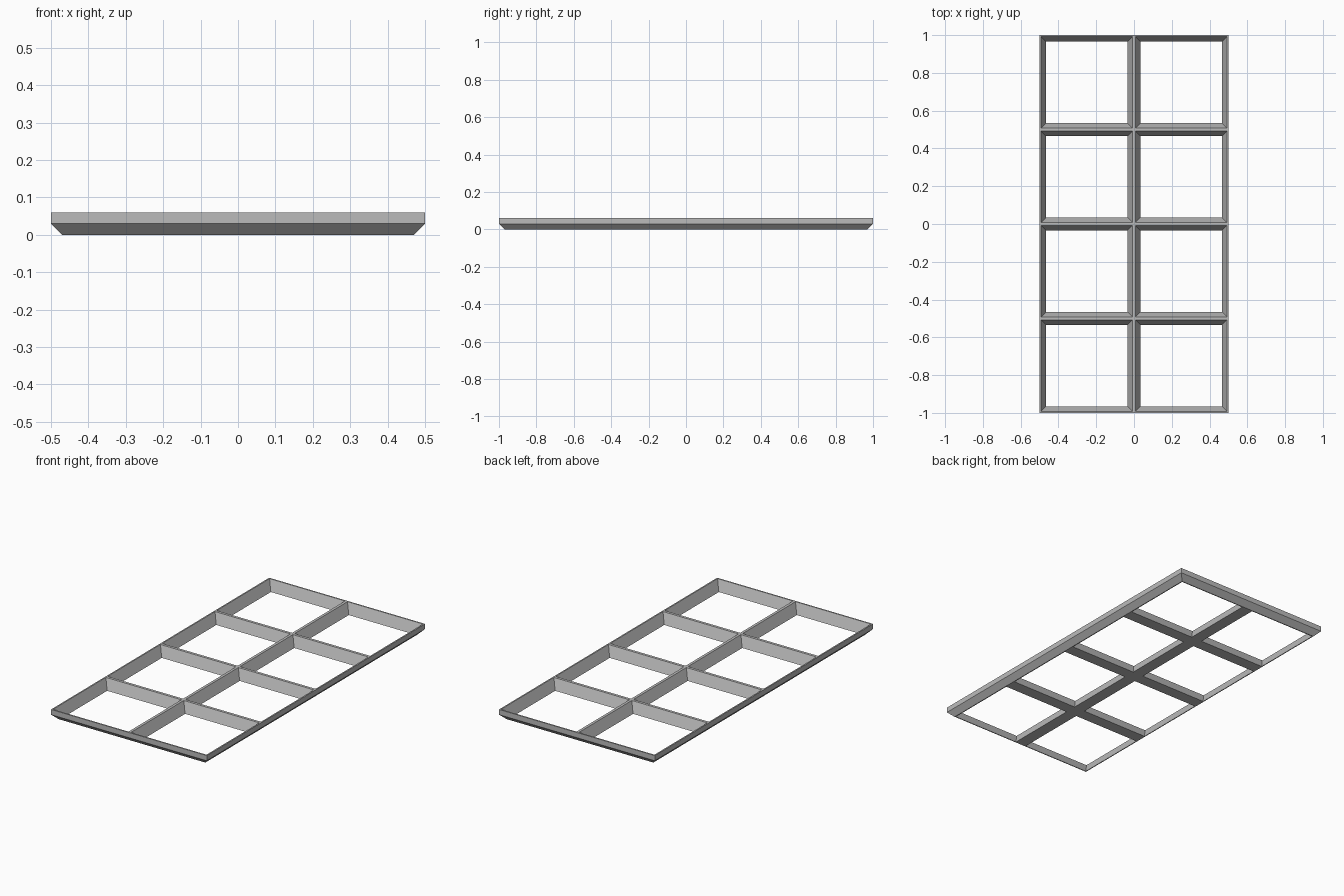
import bpy
import bmesh

cube = bpy.data.objects.get("Cube")
if cube:
    bpy.data.objects.remove(cube, do_unlink=True)

COLS, ROWS, CELL = 2, 4, 0.5
HALF_X, HALF_Y = COLS * CELL / 2, ROWS * CELL / 2
HEIGHT, MID = 0.06, 0.03      # full height, top of the outer chamfer
CHAMFER = 0.03                # how far the underside draws in
RIM, LIP = 0.008, 0.035       # bar half widths at the top and the bottom

grey = bpy.data.materials.new("light grey")
grey.use_nodes = True
colour = (0.5, 0.5, 0.5, 1)
grey.diffuse_color = colour
grey.node_tree.nodes["Principled BSDF"].inputs["Base Color"].default_value = colour

bm = bmesh.new()


def ring(x, y, half, z, inset=0):
    """Square ring of a cell; inset pulls in only the tray's outer edges."""
    verts = []
    for sx, sy in ((-1, -1), (1, -1), (1, 1), (-1, 1)):
        px, py = x + sx * half, y + sy * half
        px = max(inset - HALF_X, min(HALF_X - inset, px))
        py = max(inset - HALF_Y, min(HALF_Y - inset, py))
        verts.append(bm.verts.new((px, py, z)))
    return verts


def bridge(a, b, sides=range(4)):
    for i in sides:
        j = (i + 1) % 4
        bm.faces.new((a[i], a[j], b[j], b[i]))


for c in range(COLS):
    for r in range(ROWS):
        x = (c + 0.5) * CELL - HALF_X
        y = (r + 0.5) * CELL - HALF_Y
        half = CELL / 2
        outer_top = ring(x, y, half, HEIGHT)
        outer_mid = ring(x, y, half, MID)
        outer_low = ring(x, y, half, 0, CHAMFER)
        inner_top = ring(x, y, half - RIM, HEIGHT)
        inner_low = ring(x, y, half - LIP, 0)
        # Rim, sloped opening walls and underside
        bridge(outer_top, inner_top)
        bridge(inner_top, inner_low)
        bridge(inner_low, outer_low)
        # Outer skirt only where the cell meets the edge of the frame
        on_edge = (r == 0, c == COLS - 1, r == ROWS - 1, c == 0)
        sides = [i for i in range(4) if on_edge[i]]
        bridge(outer_mid, outer_top, sides)
        bridge(outer_low, outer_mid, sides)

# Weld the cells into one closed frame
bmesh.ops.remove_doubles(bm, verts=bm.verts[:], dist=0.0005)
loose = [v for v in bm.verts if not v.link_faces]
bmesh.ops.delete(bm, geom=loose, context="VERTS")
bmesh.ops.recalc_face_normals(bm, faces=bm.faces[:])

mesh = bpy.data.meshes.new("grid_frame")
bm.to_mesh(mesh)
bm.free()
mesh.materials.append(grey)
frame = bpy.data.objects.new("grid_frame", mesh)
bpy.context.collection.objects.link(frame)
